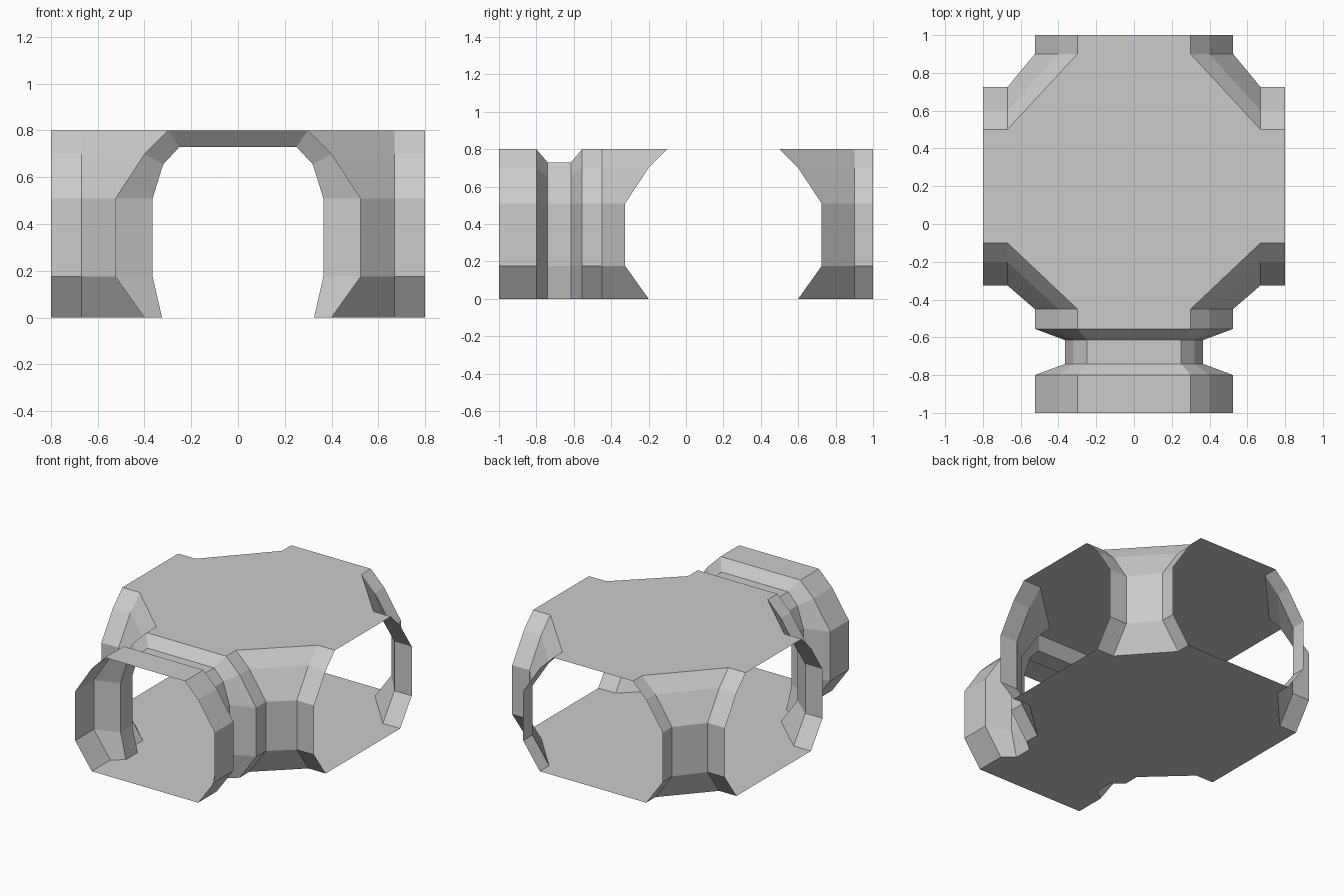
import bpy, bmesh

if "Cube" in bpy.data.objects:
    bpy.data.objects.remove(bpy.data.objects["Cube"])

# Half cross-sections (half width, height), ceiling to floor
WIDE = [(0.30, 0.80), (0.40, 0.70), (0.525, 0.51), (0.525, 0.175), (0.40, 0.0)]
NARROW = [(0.25, 0.73), (0.32, 0.655), (0.365, 0.51), (0.365, 0.175), (0.325, 0.0)]
CY = 0.2            # centre line of the cross passage
BEND, END = 0.67, 0.80


def straight(profile, y):
    """Cross-section of the long passage at y (right half)."""
    return [(w, y, z) for w, z in profile]


def side(x, sign):
    """Cross-section of the cross passage at x (front or back half)."""
    return [(x, CY + sign * w, z) for w, z in WIDE]


def make(name, faces, center=(0, 0.1, 0.4)):
    """Build one object from face loops, normals pointing out of the tunnel."""
    bm = bmesh.new()
    for loop in faces:
        bm.faces.new([bm.verts.new(p) for p in loop])
    bmesh.ops.remove_doubles(bm, verts=bm.verts, dist=1e-5)
    bm.normal_update()
    for f in bm.faces:
        c = f.calc_center_median()
        axis = (c[0] - center[0], 0, c[2] - center[2])
        if name.endswith("wall"):
            # passage axis runs along y near the ends, else away from the junction
            if abs(c[0]) > 0.6:
                axis = (0, c[1] - CY, c[2] - 0.4)
            elif c[1] > -0.45:
                axis = (c[0], c[1] - CY, c[2] - 0.4)
        if sum(a * b for a, b in zip(f.normal, axis)) < 0:
            f.normal_flip()
    mesh = bpy.data.meshes.new(name)
    bm.to_mesh(mesh)
    bm.free()
    ob = bpy.data.objects.new(name, mesh)
    bpy.context.collection.objects.link(ob)
    return ob


def loft(rings):
    return [(a[i], a[i + 1], b[i + 1], b[i])
            for a, b in zip(rings, rings[1:]) for i in range(len(a) - 1)]


# Section sequences around the front and back corners
entry = [straight(WIDE, -1.0), straight(WIDE, -0.80), straight(NARROW, -0.74),
         straight(NARROW, -0.615), straight(WIDE, -0.555), straight(WIDE, -0.45)]
front = entry + [side(BEND, -1), side(END, -1)]
back = [side(END, 1), side(BEND, 1), straight(WIDE, 0.90), straight(WIDE, 1.0)]

# Side walls, mirrored left to right
for name, rings in (("front_corner_wall", front), ("back_corner_wall", back)):
    ob = make(name, loft(rings))
    ob.modifiers.new("mirror", 'MIRROR').use_clip = False


def flip(p):
    return (-p[0], p[1], p[2])


# Ceiling and floor: strips in the entry, one large plate over the junction
for name, k in (("ceiling", 0), ("floor", -1)):
    edge = [r[k] for r in entry]
    faces = [(a, b, flip(b), flip(a)) for a, b in zip(edge, edge[1:])]
    plate = [r[k] for r in front[5:] + back]
    faces.append(plate + [flip(p) for p in reversed(plate)])
    make(name, faces)
